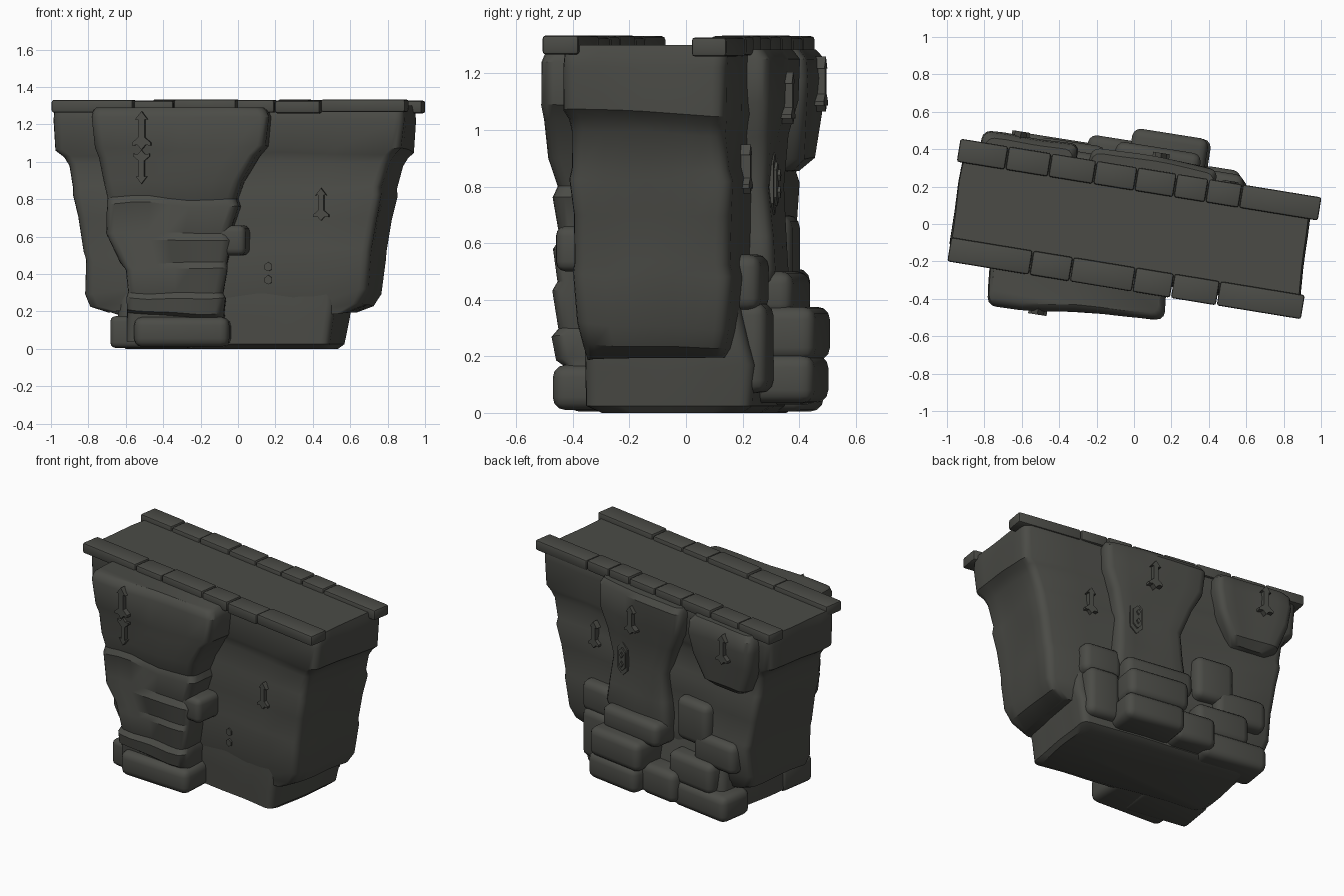
import bpy, bmesh, math
from mathutils import Vector, Matrix, noise

mat = bpy.data.materials.new("dark stone")
mat.diffuse_color = (0.07, 0.071, 0.062, 1)
TURN = math.radians(-9)      # the whole walkway is turned slightly


def finish(name, bm, angle=35):
    bmesh.ops.recalc_face_normals(bm, faces=bm.faces)
    me = bpy.data.meshes.new(name)
    bm.to_mesh(me)
    bm.free()
    me.materials.append(mat)
    ob = bpy.data.objects.new(name, me)
    bpy.context.collection.objects.link(ob)
    bpy.ops.object.select_all(action='DESELECT')
    ob.select_set(True)
    bpy.context.view_layer.objects.active = ob
    bpy.ops.object.shade_smooth_by_angle(angle=math.radians(angle))
    return ob


def ring(x0, x1, y0, y1, r, n=6):
    """Rounded rectangle with subdivided sides."""
    pts = []
    for cx, cy, a in ((x1 - r, y1 - r, 0), (x0 + r, y1 - r, 90),
                      (x0 + r, y0 + r, 180), (x1 - r, y0 + r, 270)):
        for k in range(4):
            t = math.radians(a + 30 * k)
            pts.append(Vector((cx + r * math.cos(t), cy + r * math.sin(t))))
    out = []
    for i, p in enumerate(pts):
        out.append(p)
        if i % 4 == 3:
            q = pts[(i + 1) % 16]
            out += [p.lerp(q, k / n) for k in range(1, n)]
    return out


def loft(name, sections, angle=0.0, r=0.045, rough=0.02):
    """Rock mass through (z, x0, x1, y0, y1) sections, slightly chiselled."""
    bm = bmesh.new()
    rot = Matrix.Rotation(angle, 3, 'Z')
    rings = []
    for z, x0, x1, y0, y1 in sections:
        vs = []
        for p in ring(x0, x1, y0, y1, r):
            v = rot @ Vector((p.x, p.y, z))
            d = noise.noise_vector(v * 3.5) * rough
            vs.append(bm.verts.new(v + Vector((d.x, d.y, 1.5 * d.z * (0.05 < z < 1.2)))))
        rings.append(vs)
    for a, b in zip(rings, rings[1:]):
        for i in range(len(a)):
            j = (i + 1) % len(a)
            bm.faces.new((a[i], a[j], b[j], b[i]))
    bm.faces.new(rings[0])
    bm.faces.new(rings[-1])
    return finish(name, bm)


def block(name, loc, size, angle=TURN, bevel=0.045, seg=3):
    bm = bmesh.new()
    bmesh.ops.create_cube(bm, size=1)
    bmesh.ops.scale(bm, vec=size, verts=bm.verts)
    bmesh.ops.bevel(bm, geom=bm.edges[:], offset=bevel, segments=seg,
                    affect='EDGES', profile=0.5)
    bmesh.ops.transform(bm, verts=bm.verts,
                        matrix=Matrix.Translation(loc) @ Matrix.Rotation(angle, 4, 'Z'))
    return finish(name, bm, 40)


def plate(name, half, loc, angle, scale=1.0, depth=0.03, flip=1):
    """Symmetric outline (half width, height) extruded towards its facing."""
    pts = list(half) + [(-x, z) for x, z in reversed(half) if x > 0]
    bm = bmesh.new()
    f = bm.faces.new([bm.verts.new((x * scale, 0, z * scale * flip)) for x, z in pts])
    ext = bmesh.ops.extrude_face_region(bm, geom=[f])
    for v in ext['geom']:
        if isinstance(v, bmesh.types.BMVert):
            v.co.y -= depth
    bmesh.ops.transform(bm, verts=bm.verts,
                        matrix=Matrix.Translation(loc) @ Matrix.Rotation(angle, 4, 'Z'))
    return finish(name, bm, 20)


# main rock mass with its bands and overhangs
loft("rock_body", [
    (0.20, -0.67, 0.62, -0.27, 0.22), (0.24, -0.76, 0.71, -0.275, 0.24),
    (0.31, -0.785, 0.745, -0.285, 0.26), (0.49, -0.785, 0.76, -0.29, 0.285),
    (0.53, -0.80, 0.765, -0.285, 0.275), (0.70, -0.82, 0.79, -0.285, 0.28),
    (0.82, -0.845, 0.815, -0.29, 0.285), (0.86, -0.845, 0.815, -0.28, 0.27),
    (0.99, -0.87, 0.86, -0.275, 0.265), (1.035, -0.90, 0.885, -0.28, 0.275),
    (1.065, -0.945, 0.915, -0.295, 0.285), (1.22, -0.955, 0.925, -0.295, 0.285),
    (1.265, -0.955, 0.925, -0.295, 0.285), (1.30, -0.95, 0.92, -0.28, 0.27)], TURN)
loft("rock_base", [
    (0.0, -0.58, 0.51, -0.22, 0.28), (0.025, -0.62, 0.535, -0.275, 0.32),
    (0.16, -0.62, 0.555, -0.285, 0.32), (0.25, -0.61, 0.57, -0.285, 0.30),
    (0.45, -0.60, 0.57, -0.27, 0.26)], TURN)

# broad buttress on the front left
loft("front_buttress", [
    (0.04, -0.56, -0.04, -0.43, 0), (0.18, -0.56, -0.04, -0.44, 0),
    (0.20, -0.56, -0.04, -0.465, 0), (0.28, -0.565, -0.03, -0.475, 0),
    (0.31, -0.56, -0.045, -0.45, 0), (0.43, -0.57, -0.02, -0.475, 0),
    (0.46, -0.60, -0.02, -0.46, 0), (0.57, -0.65, 0.00, -0.485, 0),
    (0.61, -0.67, -0.01, -0.465, 0), (0.77, -0.67, 0.03, -0.485, 0),
    (0.81, -0.67, 0.015, -0.465, 0), (0.90, -0.69, 0.05, -0.485, 0),
    (1.02, -0.71, 0.14, -0.485, 0), (1.07, -0.73, 0.19, -0.495, 0),
    (1.24, -0.755, 0.205, -0.505, 0), (1.275, -0.75, 0.19, -0.49, 0),
    (1.29, -0.73, 0.17, -0.47, 0)], math.radians(-5))
block("buttress_foot", (-0.295, -0.30, 0.09), (0.51, 0.32, 0.16), math.radians(-3))
block("buttress_foot_shelf", (-0.45, -0.25, 0.09), (0.44, 0.26, 0.17), TURN, 0.03)
block("front_knob", (-0.05, -0.34, 0.58), (0.21, 0.22, 0.16), TURN, 0.035)

# rear buttresses hanging below the back kerb
loft("rear_left_buttress", [
    (0.86, -0.73, -0.50, 0.1, 0.31), (0.90, -0.80, -0.46, 0.1, 0.35),
    (1.05, -0.86, -0.38, 0.1, 0.365), (1.18, -0.88, -0.35, 0.1, 0.37),
    (1.25, -0.88, -0.35, 0.1, 0.36), (1.285, -0.86, -0.37, 0.1, 0.33)], TURN)
loft("rear_middle_buttress", [
    (0.42, -0.15, 0.30, 0.1, 0.34), (0.50, -0.17, 0.32, 0.1, 0.36),
    (0.62, -0.16, 0.31, 0.1, 0.35), (0.80, -0.14, 0.30, 0.1, 0.34),
    (0.98, -0.20, 0.34, 0.1, 0.35), (1.10, -0.26, 0.38, 0.1, 0.365),
    (1.25, -0.28, 0.39, 0.1, 0.365), (1.285, -0.27, 0.38, 0.1, 0.34)], TURN)

# loose stones stacked at the back foot
for i, (loc, size) in enumerate([
        ((0.18, 0.36, 0.28), (0.41, 0.25, 0.19)),
        ((0.20, 0.36, 0.12), (0.40, 0.24, 0.17)),
        ((-0.12, 0.34, 0.13), (0.28, 0.24, 0.20)),
        ((0.12, 0.31, 0.42), (0.46, 0.20, 0.16)),
        ((-0.34, 0.34, 0.25), (0.36, 0.20, 0.20)),
        ((-0.42, 0.34, 0.09), (0.44, 0.24, 0.17)),
        ((-0.32, 0.30, 0.56), (0.26, 0.18, 0.28)),
        ((-0.50, 0.32, 0.41), (0.34, 0.20, 0.20)),
        ((0.45, 0.19, 0.46), (0.26, 0.18, 0.20)),
        ((0.45, 0.19, 0.23), (0.22, 0.22, 0.32))]):
    block(f"rear_stone_{i + 1}", loc, size)


# kerb stones along both edges of the walkway
def kerb(name, a, b, cuts, width):
    a, b = Vector(a), Vector(b)
    ang = math.atan2(b.y - a.y, b.x - a.x)
    for i, (s, e) in enumerate(zip(cuts, cuts[1:])):
        p, q = (a.lerp(b, (t - a.x) / (b.x - a.x)) for t in (s, e))
        m = (p + q) / 2
        dz = (0.0, -0.004, 0.003)[i % 3]
        block(f"{name}_{i + 1}", (m.x, m.y, 1.297 + dz), ((q - p).length - 0.005, width, 0.068),
              ang, 0.012, 2)


kerb("front_kerb", (-0.99, -0.135), (0.905, -0.445),
     (-0.99, -0.55, -0.335, 0, 0.205, 0.45, 0.905), 0.13)
kerb("back_kerb", (-0.94, 0.395), (0.995, 0.08),
     (-0.94, -0.68, -0.45, -0.21, 0.01, 0.22, 0.39, 0.57, 0.995), 0.125)

# carved double-ended arrows
ARROW = [(0, 0.105), (0.035, 0.06), (0.018, 0.062), (0.018, -0.035),
         (0.05, -0.062), (0.05, -0.078), (0.022, -0.075), (0, -0.1)]
FRONT, BACK = TURN, math.pi + TURN
for i, (loc, ang, s, fl) in enumerate([
        ((-0.51, -0.44, 1.165), FRONT, 1.0, 1), ((-0.51, -0.42, 0.975), FRONT, 0.88, -1),
        ((0.45, -0.335, 0.77), FRONT, 0.85, 1), ((-0.61, 0.45, 1.16), BACK, 0.95, 1),
        ((0.14, 0.335, 1.11), BACK, 0.9, 1), ((0.51, 0.185, 0.86), BACK, 0.85, 1)]):
    plate(f"arrow_{i + 1}", ARROW, loc, ang, s, 0.045, fl)

# small marks on the front and the long six-sided plaque at the back
for z in (0.37, 0.44):
    plate("front_mark", [(0, 0.025), (0.02, 0.01), (0.02, -0.015), (0, -0.025)],
          (0.165, -0.305, z), FRONT, 1, 0.025)
HEX = [(0, 0.11), (0.04, 0.07), (0.04, -0.07), (0, -0.11)]
plate("plaque", HEX, (0.24, 0.285, 0.81), BACK, 1.0, 0.03)
plate("plaque_centre", HEX, (0.24, 0.305, 0.81), BACK, 0.7, 0.02)
for z in (0.78, 0.84):
    plate("plaque_mark", [(0, 0.02), (0.013, 0), (0, -0.02)], (0.24, 0.32, z), BACK, 1, 0.015)
